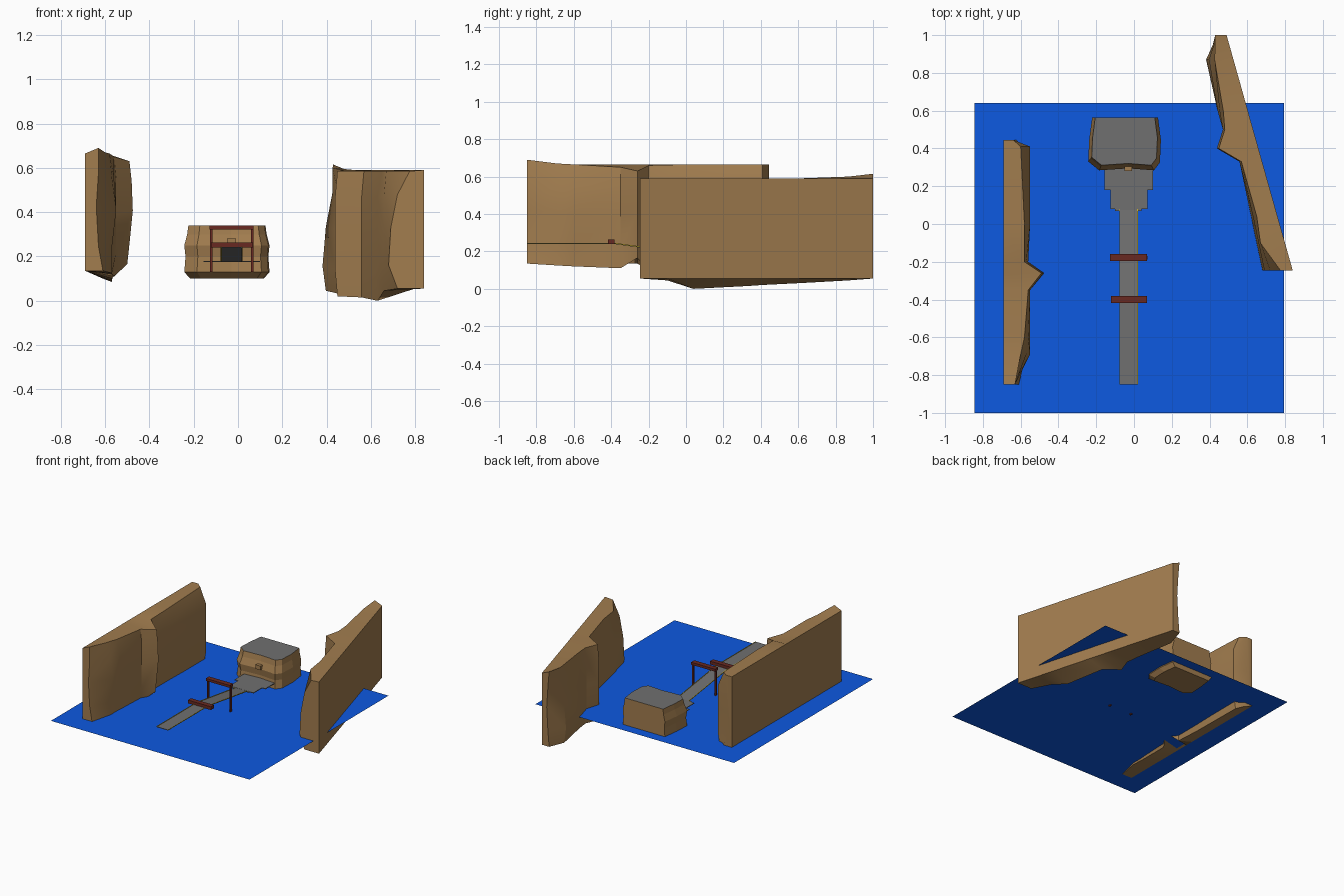
import bpy, bmesh

cube = bpy.data.objects.get("Cube")
if cube:
    bpy.data.objects.remove(cube)


def material(name, rgb):
    m = bpy.data.materials.new(name)
    m.use_nodes = True
    m.diffuse_color = (*rgb, 1)
    m.node_tree.nodes["Principled BSDF"].inputs["Base Color"].default_value = (*rgb, 1)
    return m


ROCK = material("tan_rock", (0.36, 0.205, 0.078))
WATER = material("blue_water", (0.004, 0.10, 0.75))
STONE = material("grey_stone", (0.16, 0.16, 0.16))
WOOD = material("red_brown_wood", (0.14, 0.022, 0.015))
YELLOW = material("yellow_trim", (0.55, 0.42, 0.03))


def finish(name, bm, mats, smooth=False):
    bmesh.ops.recalc_face_normals(bm, faces=bm.faces)
    me = bpy.data.meshes.new(name)
    bm.to_mesh(me)
    bm.free()
    ob = bpy.data.objects.new(name, me)
    bpy.context.collection.objects.link(ob)
    for m in mats:
        me.materials.append(m)
    if smooth:
        bpy.ops.object.select_all(action='DESELECT')
        ob.select_set(True)
        bpy.context.view_layer.objects.active = ob
        bpy.ops.object.shade_smooth_by_angle(angle=0.5)
    return ob


def loft(bm, rings):
    """Skin closed rings of equal length and cap both ends."""
    vs = [[bm.verts.new(p) for p in r] for r in rings]
    n = len(vs[0])
    for a, b in zip(vs, vs[1:]):
        for i in range(n):
            bm.faces.new((a[i], a[(i + 1) % n], b[(i + 1) % n], b[i]))
    return bm.faces.new(vs[0]), bm.faces.new(vs[-1])


def box(name, x, y, z, mat):
    bm = bmesh.new()
    loft(bm, [[(x[0], y[0], h), (x[1], y[0], h), (x[1], y[1], h), (x[0], y[1], h)] for h in z])
    return finish(name, bm, [mat])


def strip(name, x, path, thick, mat):
    """Thin slab following a side profile of (y, z) points."""
    bm = bmesh.new()
    loft(bm, [[(x[0], y, z), (x[1], y, z), (x[1], y, z - thick), (x[0], y, z - thick)]
              for y, z in path])
    return finish(name, bm, [mat])


def cliff(name, back_x, side, back_z, stations):
    """Wall with a flat outer side; each station: y, inner top z, inner bottom z,
    then the wall depth in hundredths at five heights from top to bottom."""
    rings = []
    for y, top, bottom, *depth in stations:
        bx = back_x(y)
        ring = [(bx, y, back_z[0]), (bx, y, back_z[1])]
        for k in range(4, -1, -1):
            f = (0, 0.2, 0.48, 0.8, 1)[k]
            ring.append((bx + side * depth[k] / 100, y, top + (bottom - top) * f))
        rings.append(ring)
    bm = bmesh.new()
    loft(bm, rings)
    finish(name, bm, [ROCK], smooth=True)


# Water sheet
bm = bmesh.new()
bm.faces.new([bm.verts.new((x, y, 0.138)) for x, y in
              ((-0.845, -1), (0.795, -1), (0.795, 0.64), (-0.845, 0.64))])
finish("water", bm, [WATER])

# Rock walls on both sides
cliff("right_cliff", lambda y: -0.69, 1, (0.665, 0.135), [
    (-0.85, 0.69, 0.135, 6, 6, 5, 6, 8),
    (-0.69, 0.67, 0.125, 9, 12, 14, 12, 12),
    (-0.6, 0.665, 0.12, 11, 13, 14, 12, 12),
    (-0.35, 0.65, 0.11, 13, 14, 14, 14, 13),
    (-0.26, 0.63, 0.165, 20, 21, 21.5, 20, 19),
    (-0.2, 0.66, 0.1, 11, 12, 13, 13, 12),
    (0, 0.665, 0.09, 11, 14, 14, 13, 12),
    (0.41, 0.665, 0.085, 9, 14, 14, 14, 12),
    (0.445, 0.665, 0.1, 5, 4, 3, 4, 8)])
cliff("left_cliff", lambda y: 0.84 - 0.281 * (y + 0.245), -1, (0.59, 0.055), [
    (-0.245, 0.585, 0.055, 6.5, 12, 15, 16, 12),
    (-0.1, 0.585, 0.045, 13, 14, 14, 15, 14),
    (0.04, 0.585, 0, 11, 13, 13, 14, 13),
    (0.33, 0.585, 0.015, 11, 12, 12, 12, 12),
    (0.4, 0.585, 0.02, 21, 22, 22, 22, 21),
    (0.5, 0.59, 0.025, 15, 16, 16, 16, 15),
    (0.6, 0.59, 0.03, 13, 15, 16, 16, 14),
    (0.87, 0.6, 0.045, 10, 10, 13, 14.5, 13),
    (1, 0.615, 0.055, 6, 5, 4, 5, 6)])

# Rock platform with a paved top
outline = [(-0.215, 0.565), (0.12, 0.565), (0.135, 0.45), (0.13, 0.335), (0.1, 0.295),
           (-0.03, 0.305), (-0.18, 0.295), (-0.235, 0.34), (-0.23, 0.45)]
levels = [(0.1, 0.9), (0.13, 1.04), (0.2, 1.01), (0.25, 1.04), (0.3, 0.97), (0.34, 0.94)]
bm = bmesh.new()
bottom, top = loft(bm, [[(-0.05 + (x + 0.05) * s, 0.565 + (y - 0.565) * s, z)
                         for x, y in outline] for z, s in levels])
top.material_index = 1
finish("rock_platform", bm, [ROCK, STONE])
box("rock_nub", (-0.05, -0.01), (0.28, 0.32), (0.25, 0.28), ROCK)

# Walkway: raised deck, ramp and widening landing
path = [(-0.85, 0.243), (-0.38, 0.243), (0.08, 0.178)]
strip("walkway", (-0.075, 0.018), path, 0.004, STONE)
for label, x in (("right", -0.078), ("left", 0.016)):
    strip(label + "_trim", (x, x + 0.004), [(y, z + 0.003) for y, z in path], 0.005, YELLOW)
strip("landing_step", (-0.125, 0.072), [(0.08, 0.18), (0.18, 0.18)], 0.005, STONE)
strip("landing_front", (-0.1, 0.04), [(0.07, 0.179), (0.09, 0.179)], 0.004, STONE)
strip("landing", (-0.155, 0.1), [(0.18, 0.18), (0.32, 0.18)], 0.005, STONE)

# Wooden gate and low cross beam
box("gate_beam", (-0.128, 0.07), (-0.197, -0.16), (0.322, 0.34), WOOD)
for label, x in (("right", -0.127), ("left", 0.059)):
    box(label + "_gate_post", (x, x + 0.012), (-0.187, -0.17), (0.13, 0.33), WOOD)
box("cross_beam", (-0.122, 0.068), (-0.417, -0.381), (0.24, 0.264), WOOD)
